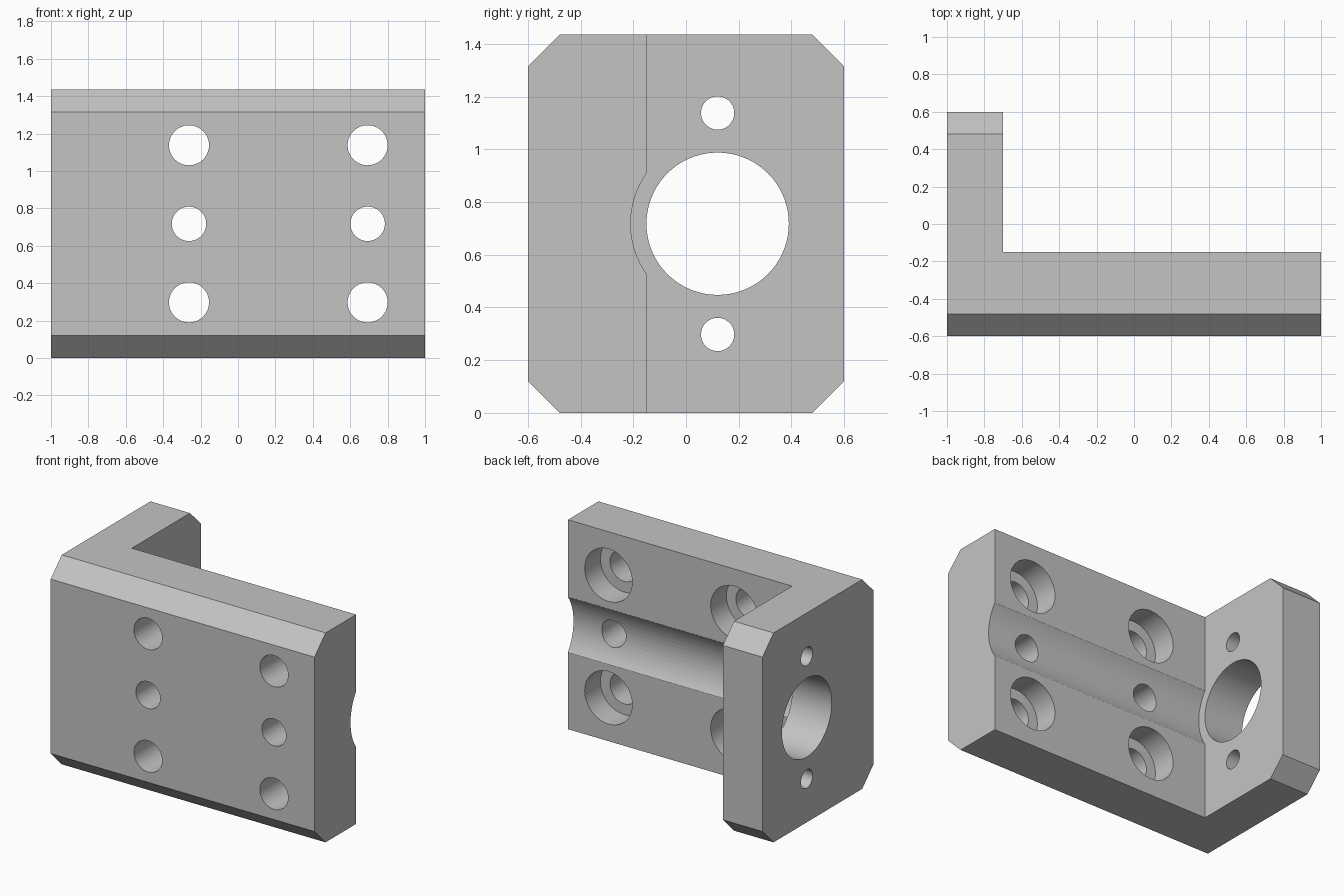
import bpy
import bmesh
from math import pi, radians
from mathutils import Matrix

cube = bpy.data.objects.get("Cube")
if cube:
    bpy.data.objects.remove(cube, do_unlink=True)

HALF_LENGTH, HALF_DEPTH, HEIGHT, CHAMFER = 1.0, 0.6, 1.435, 0.12
FLANGE_FACE, WALL_BACK = -0.7, -0.15
AXIS_Y, AXIS_Z = 0.12, HEIGHT / 2
HOLE_SPACING = 0.42

metal = bpy.data.materials.new("plain_grey")
metal.use_nodes = True
grey = (0.55, 0.55, 0.55, 1)
metal.diffuse_color = grey
metal.node_tree.nodes["Principled BSDF"].inputs["Base Color"].default_value = grey


def add_object(name, bm):
    bmesh.ops.recalc_face_normals(bm, faces=bm.faces)
    mesh = bpy.data.meshes.new(name)
    bm.to_mesh(mesh)
    bm.free()
    mesh.materials.append(metal)
    obj = bpy.data.objects.new(name, mesh)
    bpy.context.collection.objects.link(obj)
    return obj


def cylinder(name, axis, start, end, a, z, radius):
    """Cylinder along x or y; a is the other horizontal coordinate."""
    mid = (start + end) / 2
    if axis == "X":
        place = Matrix.Translation((mid, a, z)) @ Matrix.Rotation(pi / 2, 4, "Y")
    else:
        place = Matrix.Translation((a, mid, z)) @ Matrix.Rotation(pi / 2, 4, "X")
    bm = bmesh.new()
    bmesh.ops.create_cone(bm, cap_ends=True, segments=72, radius1=radius,
                          radius2=radius, depth=end - start, matrix=place)
    return add_object(name, bm)


def cut(body, cutter):
    cutter.hide_render = True
    mod = body.modifiers.new("cut", "BOOLEAN")
    mod.operation = "DIFFERENCE"
    mod.solver = "EXACT"
    mod.object = cutter
    bpy.context.view_layer.objects.active = body
    bpy.ops.object.modifier_apply(modifier=mod.name)
    bpy.data.objects.remove(cutter, do_unlink=True)


# Chamfered block, extruded along x
d, c, h = HALF_DEPTH, CHAMFER, HEIGHT
profile = [(-d, c), (c - d, 0), (d - c, 0), (d, c),
           (d, h - c), (d - c, h), (c - d, h), (-d, h - c)]
bm = bmesh.new()
face = bm.faces.new([bm.verts.new((-HALF_LENGTH, y, z)) for y, z in profile])
side = bmesh.ops.extrude_face_region(bm, geom=[face])["geom"]
bmesh.ops.translate(bm, vec=(2 * HALF_LENGTH, 0, 0),
                    verts=[v for v in side if isinstance(v, bmesh.types.BMVert)])
bracket = add_object("angle_bracket", bm)

# Open space behind the wall
bm = bmesh.new()
bmesh.ops.create_cube(bm, size=2)
bmesh.ops.translate(bm, verts=bm.verts, vec=(1, 1, 0.5))
bmesh.ops.scale(bm, verts=bm.verts, vec=(1, 1, 2))
bmesh.ops.translate(bm, verts=bm.verts, vec=(FLANGE_FACE, WALL_BACK, 0))
cut(bracket, add_object("corner_cutter", bm))

# Round groove along the wall, and the bore through the flange
cut(bracket, cylinder("groove_cutter", "X", FLANGE_FACE, 1.2, AXIS_Y, AXIS_Z, 0.33))
cut(bracket, cylinder("bore_cutter", "X", -1.2, -0.5, AXIS_Y, AXIS_Z, 0.27))

# Flange screw holes
for sign in (-1, 1):
    z = AXIS_Z + sign * HOLE_SPACING
    cut(bracket, cylinder("flange_hole_cutter", "X", -1.2, -0.5, AXIS_Y, z, 0.063))

# Wall holes: plain in the middle, counterbored from the back above and below
for x in (-0.262, 0.693):
    cut(bracket, cylinder("pin_hole_cutter", "Y", -0.8, 0, x, AXIS_Z, 0.092))
    for sign in (-1, 1):
        z = AXIS_Z + sign * HOLE_SPACING
        cut(bracket, cylinder("bolt_hole_cutter", "Y", -0.8, 0, x, z, 0.107))
        cut(bracket, cylinder("counterbore_cutter", "Y", WALL_BACK - 0.17, 0, x, z, 0.18))

bpy.ops.object.select_all(action="DESELECT")
bracket.select_set(True)
bpy.context.view_layer.objects.active = bracket
bpy.ops.object.shade_smooth_by_angle(angle=radians(30))
